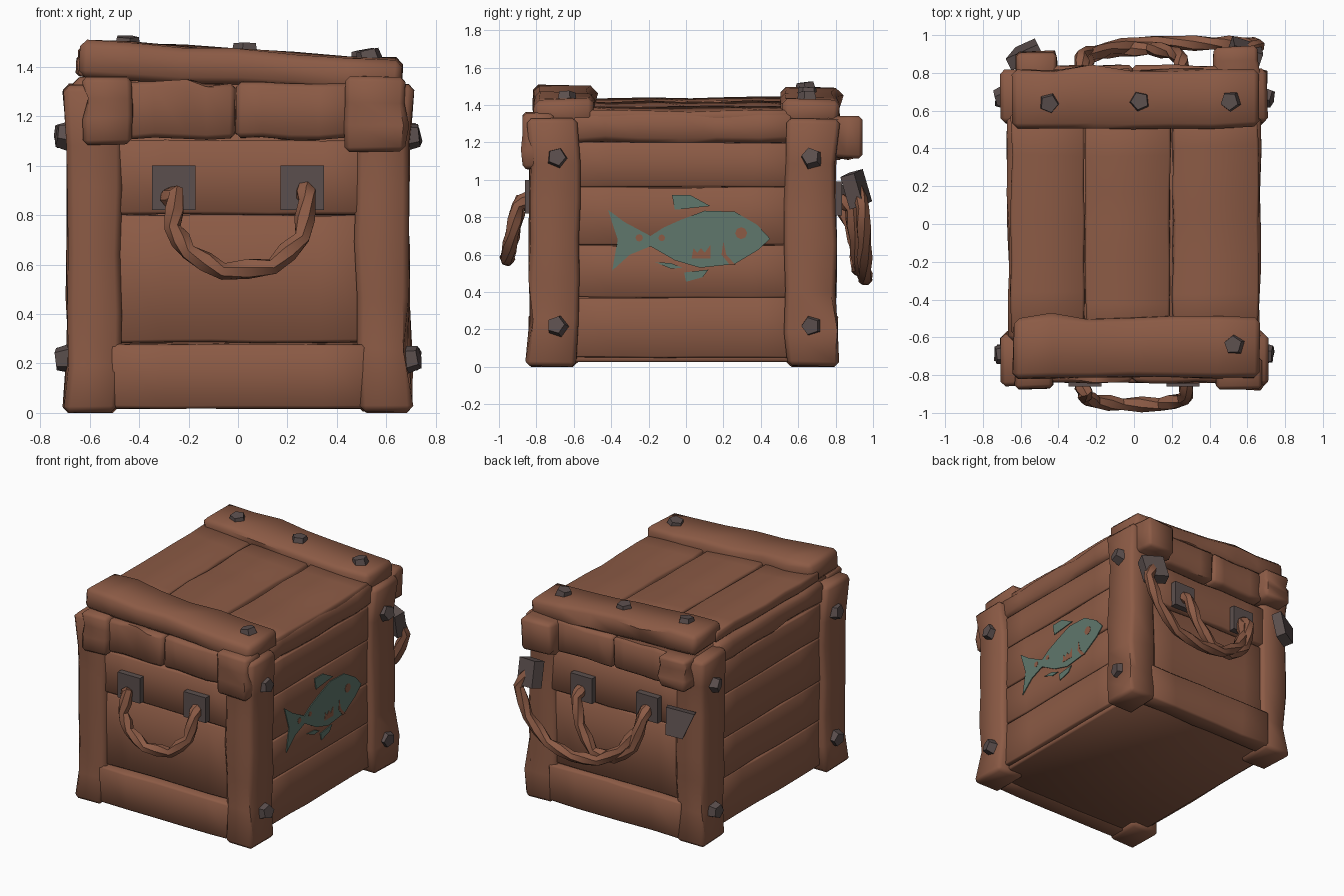
import bpy, bmesh, math, random
from mathutils import Vector, Matrix

if "Cube" in bpy.data.objects:
    bpy.data.objects.remove(bpy.data.objects["Cube"])

random.seed(7)


def material(name, rgb):
    m = bpy.data.materials.new(name)
    m.diffuse_color = (*rgb, 1)
    m.use_nodes = True
    m.node_tree.nodes["Principled BSDF"].inputs["Base Color"].default_value = m.diffuse_color
    return m


WOOD = material("brown wood", (0.262, 0.104, 0.060))
IRON = material("dark iron", (0.105, 0.078, 0.075))
PAINT = material("teal paint", (0.115, 0.185, 0.150))


def finish(name, bm, mat, smooth=True):
    me = bpy.data.meshes.new(name)
    bmesh.ops.recalc_face_normals(bm, faces=bm.faces[:])
    bm.to_mesh(me)
    bm.free()
    me.materials.append(mat)
    ob = bpy.data.objects.new(name, me)
    bpy.context.collection.objects.link(ob)
    if smooth:
        bpy.ops.object.select_all(action='DESELECT')
        bpy.context.view_layer.objects.active = ob
        ob.select_set(True)
        bpy.ops.object.shade_smooth_by_angle(angle=math.radians(50))
    return ob


def beam(name, x, y, z, wob=0.012, bevel=0.025, cuts=4, shape=None):
    """Hand-hewn timber: box cut along its longest side, wobbled and bevelled."""
    lo, hi = Vector((x[0], y[0], z[0])), Vector((x[1], y[1], z[1]))
    size, mid = hi - lo, (lo + hi) / 2
    bm = bmesh.new()
    bmesh.ops.create_cube(bm, size=1)
    for v in bm.verts:
        v.co = Vector(c * s for c, s in zip(v.co, size)) + mid
    axis = max(range(3), key=lambda i: size[i])
    normal = Vector((0, 0, 0))
    normal[axis] = 1
    for i in range(1, cuts + 1):
        co = lo.copy()
        co[axis] += size[axis] * (i + random.uniform(-0.2, 0.2)) / (cuts + 1)
        bmesh.ops.bisect_plane(bm, geom=bm.verts[:] + bm.edges[:] + bm.faces[:],
                               plane_co=co, plane_no=normal)
    corners = [e for e in bm.edges if e.calc_face_angle(0) > 1]
    for v in bm.verts:
        v.co += Vector(random.uniform(-wob, wob) for _ in range(3))
        if shape:
            v.co = shape(v.co)
        v.co.z = max(v.co.z, 0)
    bmesh.ops.bevel(bm, geom=corners, offset=bevel, segments=1, affect='EDGES')
    return finish(name, bm, WOOD)


# Solid inner body
beam("inner_body", (-0.61, 0.61), (-0.77, 0.75), (0.05, 1.35), 0.0, 0.01, 0)


def flare(co):
    """Posts widen at the foot and near the top."""
    k = 1.025 if co.z < 0.15 or co.z > 1.15 else 1
    return Vector((co.x * k, co.y * k, co.z))


# Corner posts
for sx in (-1, 1):
    for y in ((-0.835, -0.57), (0.53, 0.803)):
        beam("corner_post", sorted((sx * 0.475, sx * 0.69)), y, (0, 1.33), 0.008, 0.025, 5, flare)

# Side planks and upper side rails
for sx in (-1, 1):
    xs = sorted((sx * 0.56, sx * 0.652))
    for z in ((0.05, 0.37), (0.372, 0.65), (0.652, 0.96), (0.962, 1.20)):
        beam("side_plank", xs, (-0.62, 0.58), z, 0.003, 0.008, 4)
    beam("side_rail", sorted((sx * 0.56, sx * 0.668)), (-0.62, 0.58), (1.20, 1.36), 0.008, 0.028, 5)

# End planks: (low, high, front depth, back depth)
for z0, z1, front, back in ((0.02, 0.28, 0.838, 0.81), (0.283, 0.80, 0.803, 0.775),
                            (0.802, 1.10, 0.818, 0.79)):
    for y in ((-front, -0.70), (0.68, back)):
        beam("end_plank", (-0.52, 0.52), y, (z0, z1), 0.005, 0.012, 4)
for x in ((-0.45, -0.01), (-0.005, 0.46)):
    for y in ((-0.84, -0.70), (0.68, 0.84)):
        beam("upper_end_plank", x, y, (1.11, 1.335), 0.006, 0.02, 3)

# Floor
beam("floor", (-0.62, 0.62), (-0.80, 0.78), (0.025, 0.07), 0.0, 0.01, 0)


def lid_slope(co):
    """The lid sits higher on the left."""
    return Vector((co.x, co.y, co.z - 0.055 * co.x if co.z > 1.25 else co.z))


# Lid boards
for x in ((-0.65, -0.265), (-0.255, 0.19), (0.205, 0.655)):
    beam("lid_board", x, (-0.58, 0.58), (1.33, 1.405), 0.007, 0.012, 5, lid_slope)

# Lid cross bars with hanging end blocks
for y in ((-0.815, -0.495), (0.51, 0.815)):
    beam("lid_bar", (-0.64, 0.665), y, (1.32, 1.467), 0.01, 0.028, 5, lid_slope)
for x, z0 in (((-0.63, -0.43), 1.09), ((0.43, 0.68), 1.06)):
    beam("front_lid_block", x, (-0.87, -0.70), (z0, 1.36), 0.008, 0.02, 2)
for x, y1 in (((-0.62, -0.41), 0.905), ((0.42, 0.65), 0.94)):
    beam("back_lid_block", x, (0.70, y1), (1.12, 1.335), 0.008, 0.02, 2)


def stud(name, pos, direction, r=0.06, h=0.06, sides=5):
    """Blunt, slightly crooked nail head pointing along the given direction."""
    bm = bmesh.new()
    aim = Vector(direction) + Vector(random.uniform(-0.25, 0.25) for _ in range(3))
    rot = aim.to_track_quat('Z', 'Y').to_matrix().to_4x4()
    spin = Matrix.Rotation(random.uniform(0, 6), 4, 'Z')
    bmesh.ops.create_cone(bm, cap_ends=True, segments=sides, radius1=r, radius2=r * 0.8,
                          depth=h, matrix=Matrix.Translation(pos) @ rot @ spin)
    return finish(name, bm, IRON, False)


# Nails on the posts and the lid bars
for sx in (-1, 1):
    for y in (-0.69, 0.67):
        for z in (0.21, 1.11):
            stud("post_nail", (sx * 0.703, y, z + 0.01), (sx, 0, 0.1))
for x, y in ((0.53, -0.64), (-0.45, 0.64), (0.03, 0.65), (0.51, 0.65)):
    stud("lid_nail", (x, y, 1.467 - 0.055 * x), (0, 0, 1))


def plate(name, pos, size, turn=(0, 0, 0), taper=1.0):
    bm = bmesh.new()
    bmesh.ops.create_cube(bm, size=1)
    for v in bm.verts:
        k = taper if v.co.z < 0 else 1
        v.co = Vector((v.co.x * size[0] * k, v.co.y * size[1], v.co.z * size[2]))
    ob = finish(name, bm, IRON, False)
    ob.location, ob.rotation_euler = pos, turn


# Handle plates
for x in (-0.26, 0.26):
    plate("front_handle_plate", (x, -0.835, 0.91), (0.175, 0.05, 0.18))
    plate("back_handle_plate", (x - 0.015, 0.808, 0.90), (0.17, 0.05, 0.18))
plate("loose_handle_plate", (0.59, 0.91, 0.95), (0.16, 0.08, 0.18), (0.25, 0.15, -0.3))
plate("torn_handle_plate", (-0.57, 0.905, 0.90), (0.19, 0.07, 0.18), (0.2, -0.2, 0.42), 0.6)


def rope(name, pts):
    """Lumpy twisted rope along a path."""
    cu = bpy.data.curves.new(name, 'CURVE')
    cu.dimensions = '3D'
    cu.bevel_depth, cu.bevel_resolution, cu.use_fill_caps = 0.039, 1, True
    fine = []
    for a, b in zip(pts, pts[1:]):
        fine += [Vector(a), (Vector(a) + Vector(b)) / 2]
    fine.append(Vector(pts[-1]))
    sp = cu.splines.new('POLY')
    sp.points.add(len(fine) - 1)
    for i, (p, co) in enumerate(zip(sp.points, fine)):
        p.co = (*co, 1)
        p.radius = 1.1 if i % 2 else 0.88
        p.tilt = 0.35 * i
    cu.materials.append(WOOD)
    ob = bpy.data.objects.new(name, cu)
    bpy.context.collection.objects.link(ob)
    bpy.ops.object.select_all(action='DESELECT')
    bpy.context.view_layer.objects.active = ob
    ob.select_set(True)
    bpy.ops.object.convert(target='MESH')
    bpy.ops.object.shade_smooth_by_angle(angle=math.radians(45))


rope("front_handle", [(-0.29, -0.85, 0.86), (-0.25, -0.89, 0.89), (-0.265, -0.915, 0.75),
                      (-0.20, -0.94, 0.65), (-0.06, -0.955, 0.572), (0.14, -0.955, 0.592),
                      (0.26, -0.93, 0.71), (0.28, -0.90, 0.86), (0.27, -0.84, 0.91)])
rope("back_handle", [(0.25, 0.82, 0.90), (0.25, 0.88, 0.85), (0.20, 0.91, 0.68),
                     (0.08, 0.93, 0.53), (-0.08, 0.92, 0.52), (-0.22, 0.91, 0.63),
                     (-0.28, 0.89, 0.84), (-0.27, 0.82, 0.90)])
rope("loose_back_handle", [(0.60, 0.91, 0.96), (0.66, 0.945, 0.85), (0.58, 0.955, 0.66),
                           (0.42, 0.955, 0.51), (0.22, 0.96, 0.468), (0.02, 0.955, 0.49),
                           (-0.14, 0.93, 0.60), (-0.24, 0.88, 0.76), (-0.26, 0.82, 0.89)])


def decal(name, pts, x, mat):
    """Thin painted shape on the right side, given as (y, z) points."""
    bm = bmesh.new()
    f = bm.faces.new([bm.verts.new((x, y, z)) for y, z in pts])
    ext = bmesh.ops.extrude_face_region(bm, geom=[f])
    for v in ext["geom"]:
        if isinstance(v, bmesh.types.BMVert):
            v.co.x -= 0.006
    bmesh.ops.triangulate(bm, faces=bm.faces[:])
    finish(name, bm, mat, False)


# Painted fish
decal("fish_body", [(-0.417, 0.84), (-0.33, 0.775), (-0.19, 0.70), (-0.12, 0.745), (-0.03, 0.785),
                    (0.10, 0.835), (0.26, 0.83), (0.38, 0.76), (0.45, 0.685), (0.385, 0.625),
                    (0.26, 0.55), (0.075, 0.53), (-0.06, 0.57), (-0.19, 0.645), (-0.30, 0.60),
                    (-0.395, 0.515), (-0.365, 0.68)], 0.660, PAINT)
decal("fish_top_fin", [(-0.075, 0.92), (0.02, 0.92), (0.13, 0.86), (-0.06, 0.84)], 0.660, PAINT)
decal("fish_rear_fin", [(-0.165, 0.56), (-0.08, 0.555), (-0.02, 0.53), (-0.08, 0.525)], 0.660, PAINT)
decal("fish_belly_fin", [(-0.01, 0.505), (0.12, 0.52), (0.09, 0.48), (0.0, 0.455)], 0.660, PAINT)
for n, (y, z, r) in {"eye": (0.295, 0.715, 0.032), "spot": (-0.25, 0.69, 0.02),
                     "small_spot": (-0.13, 0.69, 0.018)}.items():
    decal("fish_" + n, [(y + r * math.cos(a * math.pi / 4), z + r * math.sin(a * math.pi / 4))
                        for a in range(8)], 0.662, WOOD)
decal("fish_gill", [(0.20, 0.67), (0.215, 0.60), (0.265, 0.545), (0.235, 0.545), (0.19, 0.60)], 0.662, WOOD)
decal("fish_scales", [(0.03, 0.58), (0.13, 0.58), (0.13, 0.65), (0.10, 0.61), (0.08, 0.635),
                      (0.06, 0.61), (0.04, 0.635)], 0.662, WOOD)
